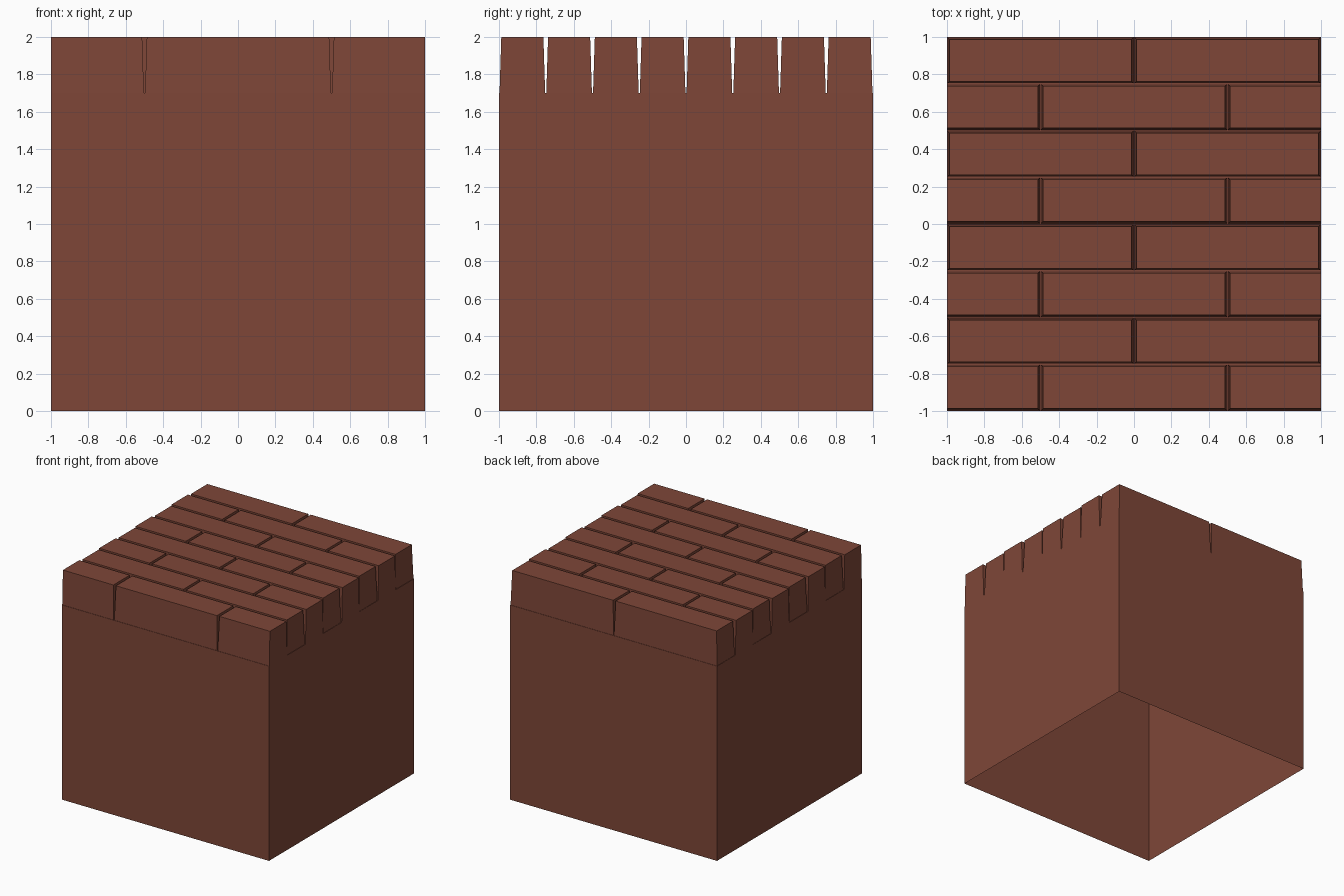
import bpy, bmesh

if "Cube" in bpy.data.objects:
    bpy.data.objects.remove(bpy.data.objects["Cube"])

GROOVE_Z, TOP_Z = 1.7, 2.0
ROWS, ROW_H = 8, 0.25
FLOOR_GAP, TOP_GAP = 0.003, 0.0125   # half widths of the groove, bottom and top

mat = bpy.data.materials.new("brick_red")
mat.diffuse_color = (0.21, 0.062, 0.039, 1)
mat.use_nodes = True
mat.node_tree.nodes["Principled BSDF"].inputs["Base Color"].default_value = mat.diffuse_color
bm = bmesh.new()


def rect(x0, x1, y0, y1, z):
    return [bm.verts.new(p) for p in ((x0, y0, z), (x1, y0, z), (x1, y1, z), (x0, y1, z))]


def ring(a, b):
    # joins two rectangles with four quads, skipping collapsed ones
    for i in range(4):
        j = (i + 1) % 4
        quad = (a[i], a[j], b[j], b[i])
        f = bm.faces.new(quad)
        if f.calc_area() < 1e-7:
            bm.faces.remove(f)


# open-bottomed side walls
ring(rect(-1, 1, -1, 1, 0), rect(-1, 1, -1, 1, GROOVE_Z))


def brick(x0, x1, y0, y1, left, right):
    # tapered brick with a groove floor; left/right = 0 gives a straight cut end
    def layer(g, z):
        return rect(x0 + g * left, x1 - g * right, y0 + g, y1 - g, z)
    cell = layer(0, GROOVE_Z)
    foot = layer(FLOOR_GAP, GROOVE_Z)
    top = layer(TOP_GAP, TOP_Z)
    ring(cell, foot)
    ring(foot, top)
    bm.faces.new(top)


# running-bond courses
for r in range(ROWS):
    y0 = -1 + r * ROW_H
    y1 = y0 + ROW_H
    if r % 2:
        brick(-1, 0, y0, y1, 1, 1)
        brick(0, 1, y0, y1, 1, 1)
    else:
        brick(-1, -0.5, y0, y1, 0, 1)
        brick(-0.5, 0.5, y0, y1, 1, 1)
        brick(0.5, 1, y0, y1, 1, 0)

bmesh.ops.remove_doubles(bm, verts=bm.verts, dist=1e-5)
mesh = bpy.data.meshes.new("brick_block")
bm.to_mesh(mesh)
bm.free()
mesh.materials.append(mat)
bpy.context.collection.objects.link(bpy.data.objects.new("brick_block", mesh))
